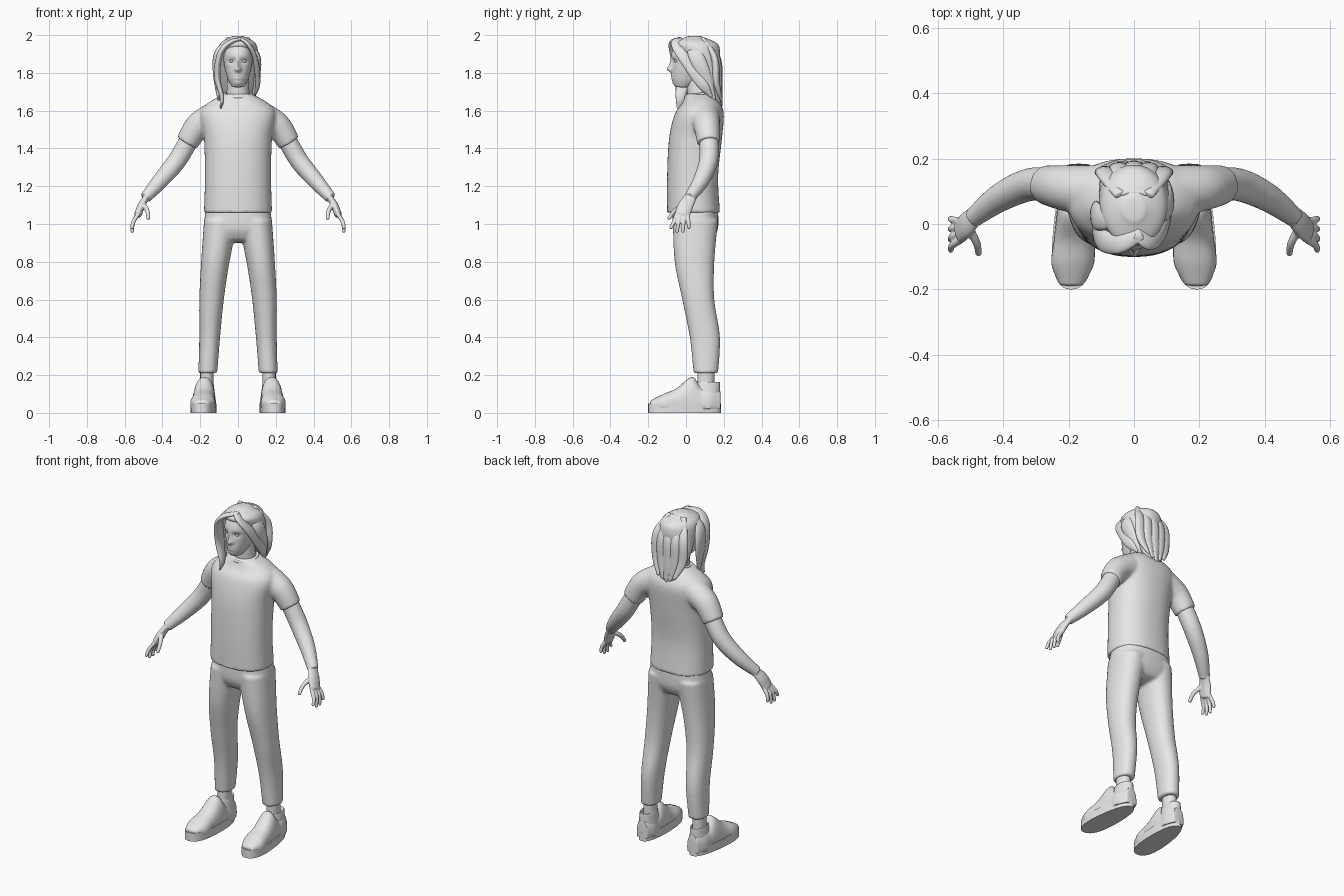
import bpy, bmesh, math
from mathutils import Vector

cube = bpy.data.objects.get("Cube")
if cube:
    bpy.data.objects.remove(cube, do_unlink=True)

GREY = (.8, .8, .8, 1)
clay = bpy.data.materials.new("light_grey")
clay.use_nodes = True
clay.diffuse_color = GREY
clay.node_tree.nodes["Principled BSDF"].inputs["Base Color"].default_value = GREY

AXIS_X, AXIS_Y, AXIS_Z = Vector((1, 0, 0)), Vector((0, 1, 0)), Vector((0, 0, 1))


def upright(*rows):
    """Horizontal rings from rows of (centre x, height, half width, front y, back y)."""
    return [(x, (front + back) / 2, z, half, (back - front) / 2) for x, z, half, front, back in rows]


def tube(*rows, flat=1):
    """Rings across a path from rows of (x, y, z, radius)."""
    return [(x, y, z, radius, radius * flat) for x, y, z, radius in rows]


def spline(rings, steps):
    """Catmull-Rom interpolation between rings."""
    knots = [Vector(ring) for ring in rings]
    last = len(knots) - 1
    result = []
    for i in range(last):
        start, end = knots[i], knots[i + 1]
        leave = (end - knots[max(i - 1, 0)]) / 2
        arrive = (knots[min(i + 2, last)] - start) / 2
        for j in range(steps):
            t = j / steps
            ease = t * t * (3 - 2 * t)
            result.append(start * (1 - ease) + end * ease
                          + leave * t * (1 - t) ** 2 - arrive * t * t * (1 - t))
    return result + [knots[last]]


def loft(bm, rings, ref=None, sides=32, power=2, steps=6, domes=(0, 0), mirror=False, shape=None):
    """Skin rings: horizontal without ref, else square to the path with the first radius along ref."""
    knots = spline(rings, steps)
    centres = [Vector(knot[:3]) for knot in knots]
    last = len(knots) - 1
    frames = []
    for i, knot in enumerate(knots):
        along, u, v = AXIS_Z, AXIS_X, AXIS_Y
        if ref:
            along = (centres[min(i + 1, last)] - centres[max(i - 1, 0)]).normalized()
            u = (ref - along * ref.dot(along)).normalized()
            v = along.cross(u)
        frames.append((centres[i], along, u * knot[3], v * knot[4]))
    # Rounded ends
    for end, height in ((0, -domes[0]), (-1, domes[1])):
        if height:
            centre, along, u, v = frames[end]
            angles = [math.radians(degrees) for degrees in (25, 45, 65, 83)]
            cap = [(centre + along * height * math.sin(a), along, u * math.cos(a), v * math.cos(a))
                   for a in angles]
            frames = frames + cap if end else cap[::-1] + frames
    for side in (1, -1) if mirror else (1,):
        grid = []
        for centre, along, u, v in frames:
            row = []
            for i in range(sides):
                angle = math.tau * i / sides
                c, s = math.cos(angle), math.sin(angle)
                point = (centre + u * math.copysign(abs(c) ** (2 / power), c)
                         + v * math.copysign(abs(s) ** (2 / power), s))
                if shape:
                    point = shape(point)
                row.append(bm.verts.new((point.x * side, point.y, point.z)))
            grid.append(row)
        for low, high in zip(grid, grid[1:]):
            for i in range(sides):
                j = (i + 1) % sides
                bm.faces.new((low[i], low[j], high[j], high[i]))
        bm.faces.new(grid[0])
        bm.faces.new(grid[-1])


def finish(ob, fuse=0):
    """Colour and shade a part; a fuse size melts its overlapping pieces together."""
    ob.data.materials.append(clay)
    bpy.ops.object.select_all(action="DESELECT")
    ob.select_set(True)
    bpy.context.view_layer.objects.active = ob
    bpy.ops.object.shade_smooth_by_angle(angle=math.radians(45))
    if fuse:
        remesh = ob.modifiers.new("fuse", "REMESH")
        remesh.mode = "VOXEL"
        remesh.voxel_size = fuse
        remesh.use_smooth_shade = True
        soften = ob.modifiers.new("soften", "SMOOTH")
        soften.factor = .5
        soften.iterations = 4


def part(name, *lofts, fuse=0):
    bm = bmesh.new()
    for rings, options in lofts:
        loft(bm, rings, **options)
    bmesh.ops.recalc_face_normals(bm, faces=bm.faces)
    mesh = bpy.data.meshes.new(name)
    bm.to_mesh(mesh)
    bm.free()
    ob = bpy.data.objects.new(name, mesh)
    bpy.context.collection.objects.link(ob)
    finish(ob, fuse)


# T-shirt: body, sleeves and neckband
body = upright((0, 1.06, .18, -.1, .18), (0, 1.25, .175, -.1, .17), (0, 1.45, .18, -.09, .19),
               (0, 1.58, .2, -.06, .2), (0, 1.64, .16, -.02, .18), (0, 1.69, .07, 0, .14))
sleeve = tube((.12, .1, 1.57, .08), (.21, .11, 1.52, .07), (.27, .12, 1.43, .06))
part("t_shirt", (body, dict(sides=64, power=2.3)), (sleeve, dict(ref=AXIS_Y, mirror=True)), fuse=.009)
bpy.ops.mesh.primitive_torus_add(location=(0, .066, 1.685), rotation=(.2, 0, 0), major_segments=48,
                                 minor_segments=10, major_radius=.07, minor_radius=.008)
neckband = bpy.context.object
neckband.name = "shirt_neckband"
finish(neckband)

# Trousers: legs and hips, with ankles below
leg = upright((.16, .21, .05, .04, .17), (.15, .4, .055, .02, .18), (.14, .6, .065, -.02, .15),
              (.12, .8, .075, -.06, .15), (.09, 1.02, .09, -.07, .17))
hips = upright((0, .93, .15, -.05, .15), (0, .98, .18, -.07, .17), (0, 1.08, .17, -.07, .17))
part("trousers", (leg, dict(power=2.2, mirror=True)),
     (hips, dict(sides=48, power=2.5, domes=(.03, 0))), fuse=.009)
ankle = upright((.165, .08, .035, .06, .15), (.165, .24, .035, .06, .15))
part("ankles", (ankle, dict(mirror=True)))


# Shoes: soles, uppers and ankle rims, with wider toes turned outward
def foot_plan(point):
    middle = .18
    spread = 1 - .7 * point.y
    return Vector((middle + (point.x - middle) * spread - point.y * .06, point.y, point.z))


def upper_plan(point):
    point.z = max(point.z, .02)
    return foot_plan(point)


sole = upright((.18, 0, .065, -.2, .185), (.18, .05, .065, -.2, .185))
part("shoe_soles", (sole, dict(sides=48, power=2.4, steps=2, mirror=True, shape=foot_plan)))
instep = [(.18, .04, .12), (.13, .06, .14), (.08, .06, .14), (.03, .06, .19),
          (-.05, .06, .13), (-.12, .06, .1), (-.18, .035, .07)]
welt = .045
upper = [(.18, y, welt, half, top - welt) for y, half, top in instep]
part("shoe_uppers", (upper, dict(ref=AXIS_X, power=2.3, domes=(.004, .01), mirror=True, shape=upper_plan)))
rim = upright((.17, .08, .05, .04, .18), (.17, .16, .04, .05, .18), (.17, .14, .035, .06, .17))
part("shoe_rims", (rim, dict(mirror=True)))

# Arms and hands: four fanned fingers and a thumb
arm = tube((.24, .12, 1.48, .05), (.32, .12, 1.34, .05), (.41, .08, 1.23, .043), (.49, .02, 1.14, .03))
palm = tube((.48, .03, 1.15, .03), (.51, 0, 1.1, .04), (.53, -.02, 1.05, .04), flat=.5)
thumb = tube((.5, -.02, 1.1, .014), (.48, -.06, 1.07, .012), (.475, -.09, 1.03, .01))
fingers = []
for i in range(4):
    y = .01 - i * .02
    tip = .96 if i in (1, 2) else .98
    fingers.append(tube((.53, y, 1.05, .011), (.555, y * 1.3, 1.01, .011), (.56, y * 1.6, tip, .009)))
digit = dict(sides=12, domes=(.005, .008), mirror=True)
part("arms_and_hands", (arm, dict(ref=AXIS_Y, mirror=True)),
     (palm, dict(ref=AXIS_Y, domes=(.01, .012), mirror=True)), (thumb, dict(ref=AXIS_X, **digit)),
     *[(finger, dict(ref=AXIS_Y, **digit)) for finger in fingers], fuse=.004)

# Face bumps: x, height, width, tallness and push along y
NOSE = (0, 1.82, .01, .014, -.024)
BRIDGE = (0, 1.85, .008, .02, -.012)
NOSTRIL = (.012, 1.818, .006, .006, -.008)
SOCKET = (.033, 1.863, .015, .01, .01)
LIPS = (0, 1.778, .016, .01, -.009)
MOUTH = (0, 1.778, .02, .002, .007)
CHIN = (0, 1.745, .016, .012, -.008)


def sculpt_face(point):
    if point.y < 0:
        for x, z, width, tall, push in (NOSE, BRIDGE, NOSTRIL, SOCKET, LIPS, MOUTH, CHIN):
            for centre in {x, -x}:
                across, up = (point.x - centre) / width, (point.z - z) / tall
                point.y += push * math.exp(-(across ** 2 + up ** 2) / 2)
    return point


# Head, eyes and neck
skull = upright((0, 1.73, .035, -.055, .03), (0, 1.77, .055, -.07, .09), (0, 1.84, .073, -.072, .13),
                (0, 1.9, .077, -.077, .15), (0, 1.96, .065, -.05, .14), (0, 1.98, .04, -.01, .1))
part("head", (skull, dict(sides=112, power=2.2, steps=12, shape=sculpt_face, domes=(.007, .005))))
eye = upright((.033, 1.858, .011, -.064, -.042), (.033, 1.868, .011, -.064, -.042))
part("eyes", (eye, dict(sides=20, domes=(.003, .003), mirror=True)))
part("neck", (upright((0, 1.62, .065, .01, .14), (0, 1.78, .055, 0, .11)), {}))

# Hair: main mass, swept side locks and a row of back locks
mass = upright((0, 1.63, .045, .15, .19), (0, 1.74, .1, .08, .19), (0, 1.84, .107, .01, .18),
               (0, 1.92, .105, -.05, .18), (0, 1.96, .09, -.065, .16), (0, 1.99, .04, 0, .09))
part("hair_mass", (mass, dict(sides=48, domes=(.01, .006))))
THIN = .45
side_locks = [
    tube((.02, -.03, 1.98, .02), (-.045, -.06, 1.96, .03), (-.095, -.05, 1.9, .035), (-.11, -.02, 1.78, .037),
         (-.085, -.03, 1.67, .025), (-.09, -.04, 1.62, .01), flat=THIN),
    tube((0, .02, 1.985, .02), (-.1, .02, 1.92, .04), (-.115, .03, 1.8, .04), (-.1, .02, 1.64, .01), flat=THIN),
    tube((.01, -.03, 1.98, .02), (.05, -.055, 1.955, .025), (.09, -.01, 1.88, .03), (.105, .08, 1.75, .03),
         (.09, .13, 1.68, .01), flat=THIN),
    tube((0, .03, 1.98, .02), (.095, .05, 1.9, .04), (.1, .1, 1.78, .035), (.075, .15, 1.65, .01), flat=THIN)]
back_locks = []
for i in range(-2, 3):
    x = i * .042
    curve = 2 * x * x
    back_locks.append(tube((x / 2, .09, 1.98, .02), (x, .165 - curve, 1.88, .03), (x, .175 - curve, 1.75, .03),
                           (x * .65, .188, 1.63 + abs(x) * .3, .01), flat=.6))
for name, locks, ref in (("side_locks", side_locks, AXIS_Y), ("back_locks", back_locks, AXIS_X)):
    part(name, *[(lock, dict(ref=ref, sides=20, domes=(.005, .01))) for lock in locks])
